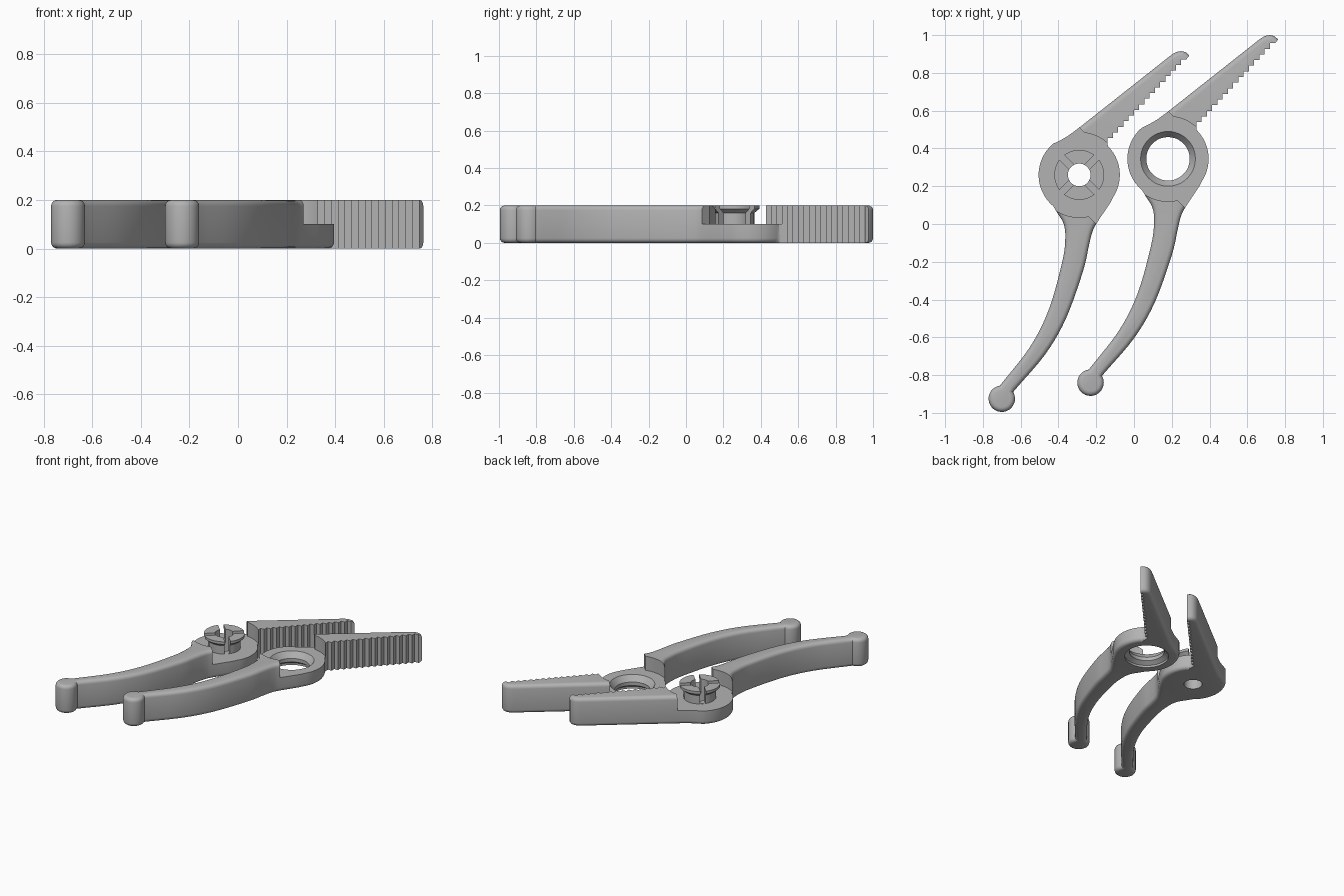
import bpy, bmesh
from math import sin, cos, radians, pi
from mathutils import Vector, Matrix

if "Cube" in bpy.data.objects:
    bpy.data.objects.remove(bpy.data.objects["Cube"])

grey = bpy.data.materials.new("plain grey")
grey.use_nodes = True
grey.diffuse_color = (0.45, 0.45, 0.45, 1)
grey.node_tree.nodes["Principled BSDF"].inputs["Base Color"].default_value = grey.diffuse_color

HUB_R, BALL_R, HEIGHT = 0.215, 0.07, 0.2
BALL = (-0.41, -1.185)


def arc(centre, r, start, end, n):
    angles = [radians(start + (end - start) * i / n) for i in range(n + 1)]
    return [(centre[0] + r * cos(a), centre[1] + r * sin(a)) for a in angles]


def spline(points, n=5):
    """Smooth curve through the points."""
    p = [Vector(q) for q in points]
    p = [2 * p[0] - p[1]] + p + [2 * p[-1] - p[-2]]
    out = []
    for a, b, c, d in zip(p, p[1:], p[2:], p[3:]):
        for i in range(n):
            t = i / n
            out.append(tuple(0.5 * (2 * b + (c - a) * t + (2 * a - 5 * b + 4 * c - d) * t * t
                                    + (3 * b - a - 3 * c + d) * t ** 3)))
    return out + [tuple(p[-2])]


def finish(bm, name):
    bmesh.ops.recalc_face_normals(bm, faces=bm.faces)
    mesh = bpy.data.meshes.new(name)
    bm.to_mesh(mesh)
    bm.free()
    mesh.materials.append(grey)
    ob = bpy.data.objects.new(name, mesh)
    bpy.context.collection.objects.link(ob)
    return ob


def prism(name, outline, z0, z1, sharp=None, bevel=0):
    """Extrude an outline; round its rims except along points in sharp."""
    bm = bmesh.new()
    low = [bm.verts.new((x, y, z0)) for x, y in outline]
    high = [bm.verts.new((x, y, z1)) for x, y in outline]
    n = len(outline)
    bm.faces.new(low)
    bm.faces.new(high)
    for i in range(n):
        j = (i + 1) % n
        bm.faces.new((low[i], low[j], high[j], high[i]))
    bmesh.ops.recalc_face_normals(bm, faces=bm.faces)
    if bevel:
        rims = [bm.edges.get((ring[i], ring[(i + 1) % n])) for ring in (low, high)
                for i in range(n) if not sharp[0] <= i < sharp[1]]
        bmesh.ops.bevel(bm, geom=rims, offset=bevel, segments=4, profile=0.5,
                        affect='EDGES', clamp_overlap=False)
    return finish(bm, name)


def lathe(name, profile, n=48):
    """Closed solid of revolution; radius zero makes a pole."""
    bm = bmesh.new()
    rings = []
    for r, z in profile:
        if r == 0:
            rings.append([bm.verts.new((0, 0, z))] * n)
        else:
            rings.append([bm.verts.new((r * cos(2 * pi * i / n), r * sin(2 * pi * i / n), z))
                          for i in range(n)])
    pairs = list(zip(rings, rings[1:] + rings[:1]))
    if profile[0][0] == 0:
        pairs.pop()
    for a, b in pairs:
        for i in range(n):
            j = (i + 1) % n
            bm.faces.new(list(dict.fromkeys((a[i], a[j], b[j], b[i]))))
    return finish(bm, name)


def cut(ob, cutter):
    cutter.hide_render = True
    mod = ob.modifiers.new("cut", 'BOOLEAN')
    mod.operation, mod.solver, mod.object = 'DIFFERENCE', 'EXACT', cutter
    bpy.context.view_layer.objects.active = ob
    bpy.ops.object.modifier_apply(modifier=mod.name)
    bpy.data.objects.remove(cutter)


def smooth(ob):
    bpy.ops.object.select_all(action='DESELECT')
    ob.select_set(True)
    bpy.context.view_layer.objects.active = ob
    bpy.ops.object.shade_smooth_by_angle(angle=radians(32))


def body_outline():
    """Clockwise outline around the hub centre, plus the toothed index range."""
    pts = spline([(-0.42, -1.116), (-0.26, -0.91), (-0.16, -0.71), (-0.09, -0.46),
                  (-0.074, -0.34), (-0.082, -0.26), (-0.12, -0.195)])
    pts += arc((0, 0), HUB_R, 230, 130, 24)
    pts += [(-0.10, 0.183), (-0.06, 0.206), (0, 0.25), (0.49, 0.637)]
    pts += [(0.515, 0.651), (0.54, 0.655), (0.563, 0.65), (0.583, 0.632)]
    first = len(pts) - 1
    # stepped gripping teeth
    steps, x, y = 15, 0.567, 0.612
    dx, dy = (x - 0.15) / steps, (y - 0.165) / steps
    pts.append((x, y))
    for i in range(steps):
        pts += [(x - dx * (i + 1), y - dy * i), (x - dx * (i + 1), y - dy * (i + 1))]
    last = len(pts)
    pts += arc((0, 0), HUB_R, 45, -33, 20)
    pts += spline([(0.163, -0.15), (0.09, -0.26), (0.067, -0.31), (0.05, -0.38), (0.02, -0.51),
                   (-0.07, -0.76), (-0.18, -0.95), (-0.342, -1.14)])
    pts += arc(BALL, BALL_R, 30, -258, 28)
    return pts, (first, last)


def make_half(side, centre, bore):
    outline, teeth = body_outline()
    body = prism(side + "_handle_and_jaw", outline, 0, HEIGHT, teeth, 0.025)
    # clearance above the hub for the mating half
    clearance = (arc((0, 0), 0.225, 235, 283, 14) + [(0.2, -0.37), (0.4, -0.3), (0.4, 0)]
                 + arc((0, 0), 0.225, 35, 83, 14) + [(-0.12, 0.37), (-0.4, 0.3), (-0.4, -0.2)])
    cut(body, prism("clearance_cutter", clearance, HEIGHT / 2, 0.3))
    cut(body, lathe("bore_cutter", bore))
    body.location = (*centre, 0)
    smooth(body)


pin_centre, socket_centre = (-0.29, 0.26), (0.18, 0.345)
make_half("pin", pin_centre, [(0, -0.1), (0.06, -0.1), (0.06, 0.3), (0, 0.3)])
make_half("socket", socket_centre, [(0, -0.02), (0.145, -0.02), (0.145, 0.015), (0.115, 0.035),
                                    (0.115, 0.06), (0.145, 0.1), (0.145, 0.15), (0, 0.15)])

# split snap pin with a flared head
pin = lathe("snap_pin", [(0.06, 0.09), (0.105, 0.09), (0.105, 0.16), (0.132, 0.182),
                         (0.132, 0.2), (0.06, 0.2)])
for angle in (45, 135):
    slot = prism("slot_cutter", [(-0.2, -0.018), (0.2, -0.018), (0.2, 0.018), (-0.2, 0.018)],
                 0.101, 0.3)
    slot.data.transform(Matrix.Rotation(radians(angle), 4, 'Z'))
    cut(pin, slot)
pin.location = (*pin_centre, 0)
smooth(pin)
